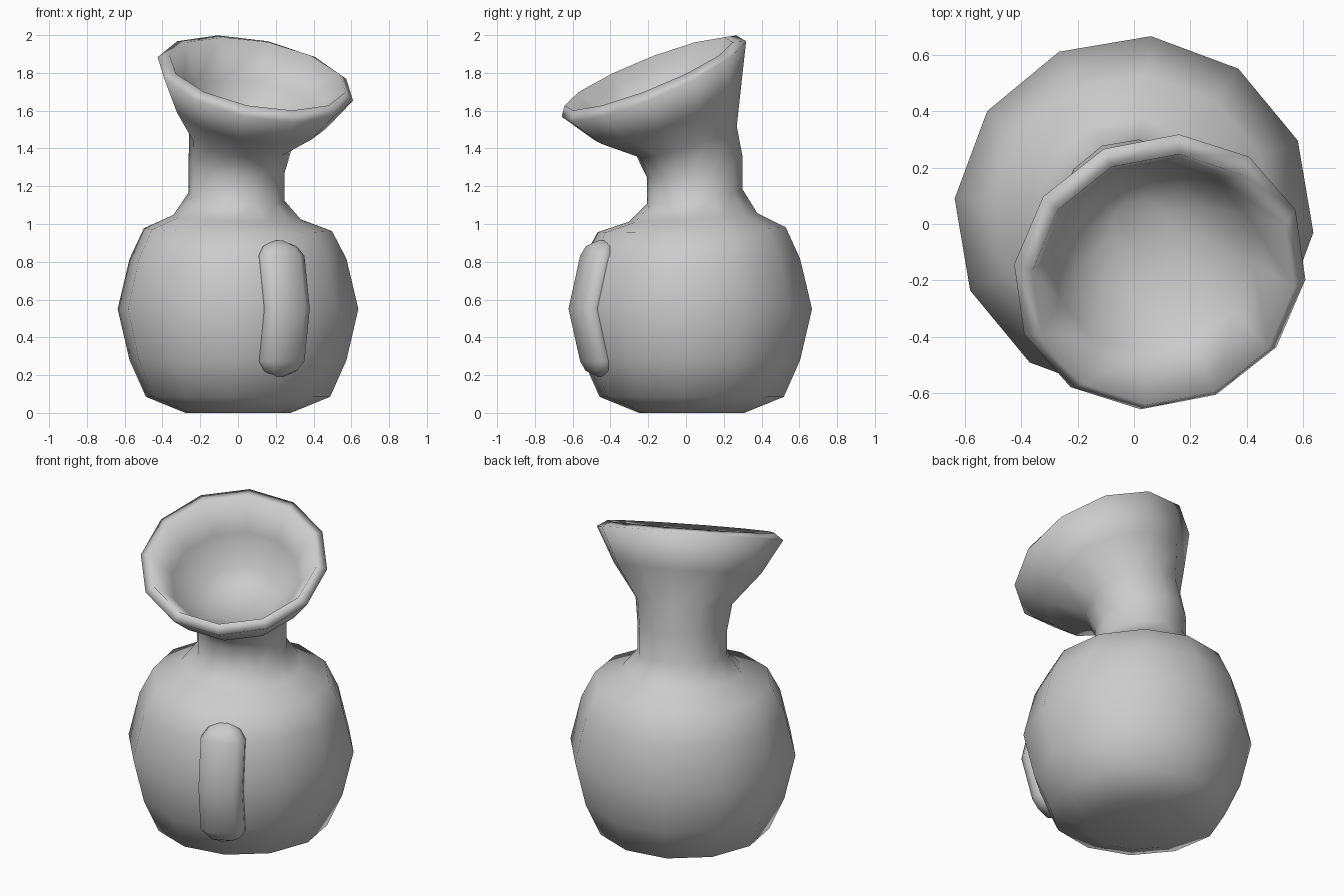
import bpy, bmesh, math
from mathutils import Vector

if "Cube" in bpy.data.objects:
    bpy.data.objects.remove(bpy.data.objects["Cube"])

# Local frame: s runs toward the handle and spout side, w runs sideways
A = math.radians(-65.4)
D = Vector((math.cos(A), math.sin(A), 0))
P = Vector((-math.sin(A), math.cos(A), 0))
ORIGIN = Vector((0, 0.03, 0))


def place(s, w, z):
    return ORIGIN + D * s + P * w + Vector((0, 0, z))


def tilted_ring(c, z, rs, rw, slope, n=12):
    pts = []
    for i in range(n):
        a = 2 * math.pi * i / n
        ds = rs * math.cos(a)
        pts.append(place(c + ds, rw * math.sin(a), z - slope * ds))
    return pts


def loft(name, rings):
    bm = bmesh.new()
    loops = [[bm.verts.new(p) for p in ring] for ring in rings]
    n = len(loops[0])
    for a, b in zip(loops, loops[1:]):
        for i in range(n):
            j = (i + 1) % n
            bm.faces.new((a[i], a[j], b[j], b[i]))
    bm.faces.new(loops[0][::-1])
    bm.faces.new(loops[-1])
    bmesh.ops.recalc_face_normals(bm, faces=bm.faces)
    for f in bm.faces:
        f.smooth = True
    mesh = bpy.data.meshes.new(name)
    bm.to_mesh(mesh)
    bm.free()
    ob = bpy.data.objects.new(name, mesh)
    bpy.context.collection.objects.link(ob)
    return ob


# Vessel: round body, leaning neck, flared tilted mouth, inner bowl
# (centre offset, height, radius along s, radius along w, slope)
profile = [
    (0, 0, .28, .28, 0),
    (0, .085, .49, .49, 0),
    (0, .28, .577, .577, 0),
    (0, .55, .64, .64, 0),
    (0, .815, .577, .577, 0),
    (0, .97, .50, .50, .03),
    (-.01, 1.035, .34, .34, .075),
    (-.018, 1.145, .255, .255, .17),
    (-.018, 1.30, .255, .255, .24),
    (.03, 1.44, .265, .275, .34),
    (.141, 1.59, .385, .42, .43),
    (.22, 1.768, .48, .53, .48),
    (.25, 1.795, .44, .475, .44),
    (.16, 1.63, .34, .365, .42),
    (.07, 1.50, .21, .23, .34),
    (.04, 1.46, .09, .10, .25),
]
loft("pitcher_body", [tilted_ring(*r) for r in profile])

# Handle: bent strip with rounded ends hugging the body
# (height from middle, half width, outer s)
half = [(.28, .125, .612), (.33, .09, .59), (.36, .025, .54)]
stations = [(-h, w, s) for h, w, s in reversed(half)] + [(0, .125, .68)] + half
rings = []
for h, w, s in stations:
    back = s - .10
    shape = [(back, -w), (s - .04, -w), (s, -.65 * w),
             (s, .65 * w), (s - .04, w), (back, w)]
    rings.append([place(u, v, .552 + h) for u, v in shape])
loft("handle", rings)
